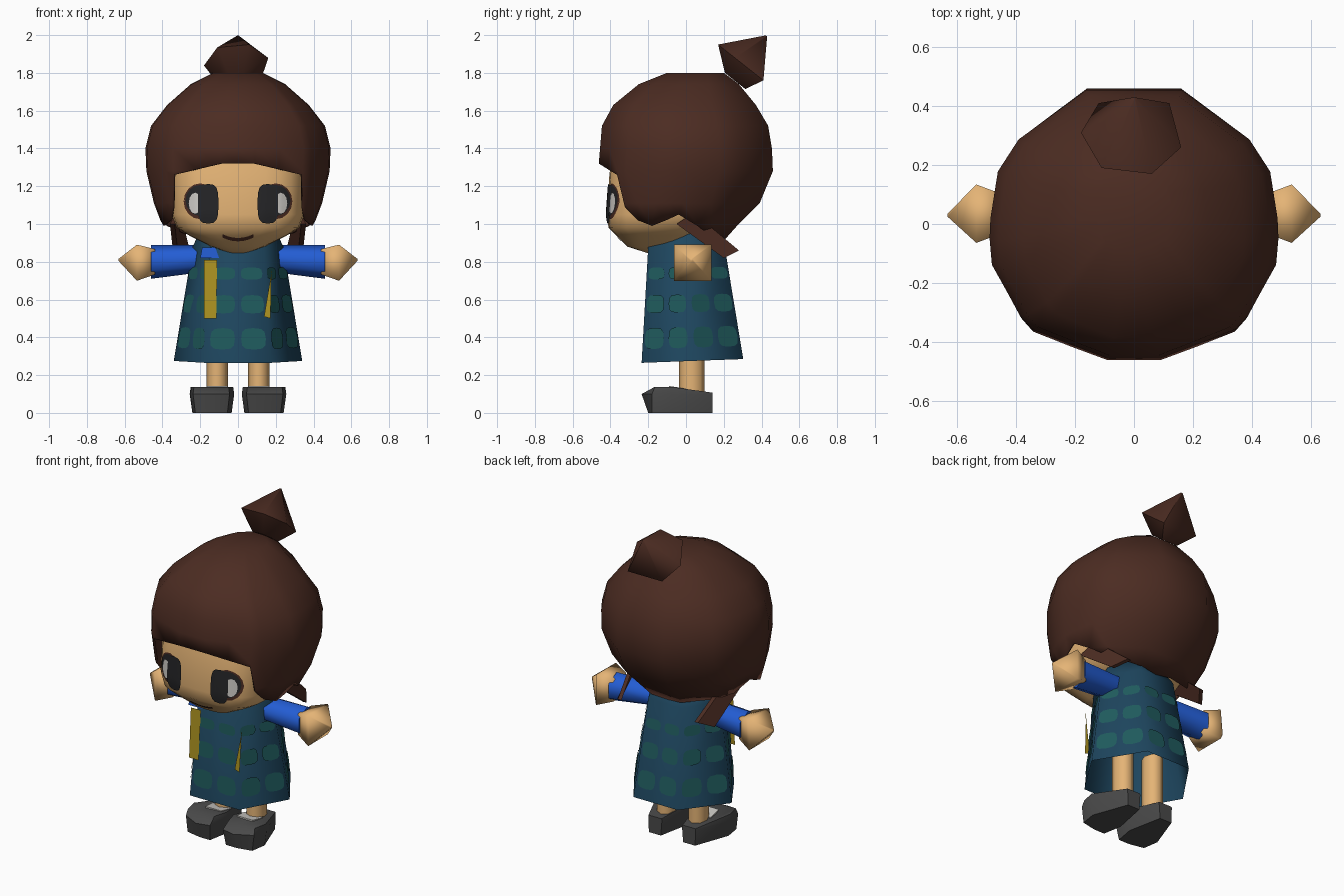
import bpy, bmesh, math
from mathutils import Vector
from mathutils.bvhtree import BVHTree

if "Cube" in bpy.data.objects:
    bpy.data.objects.remove(bpy.data.objects["Cube"])

COLORS = {
    "hair_brown": (0.072, 0.025, 0.016), "skin": (0.78, 0.455, 0.18),
    "sleeve_blue": (0.017, 0.11, 0.66), "dress_blue": (0.013, 0.062, 0.115),
    "patch_teal": (0.014, 0.105, 0.11), "ribbon_yellow": (0.42, 0.29, 0.015),
    "shoe_grey": (0.068, 0.068, 0.068), "eye_black": (0.018, 0.018, 0.02),
    "white": (0.6, 0.58, 0.55),
}
MATS = {}
for key, c in COLORS.items():
    MATS[key] = bpy.data.materials.new(key)
    MATS[key].diffuse_color = (*c, 1)


def finish(name, bm, mat, angle=50, recalc=True):
    bmesh.ops.remove_doubles(bm, verts=bm.verts, dist=0.0005)
    if recalc:
        bmesh.ops.recalc_face_normals(bm, faces=bm.faces)
    me = bpy.data.meshes.new(name)
    bm.to_mesh(me)
    bm.free()
    ob = bpy.data.objects.new(name, me)
    bpy.context.collection.objects.link(ob)
    me.materials.append(MATS[mat])
    bpy.ops.object.select_all(action='DESELECT')
    ob.select_set(True)
    bpy.context.view_layer.objects.active = ob
    bpy.ops.object.shade_smooth_by_angle(angle=math.radians(angle))
    return ob


def loft(name, rings, mat, caps=(True, True), angle=50):
    """Skin closed rings of equal point count."""
    bm = bmesh.new()
    vs = [[bm.verts.new(p) for p in r] for r in rings]
    n = len(rings[0])
    for a, b in zip(vs, vs[1:]):
        for i in range(n):
            bm.faces.new((a[i], a[(i + 1) % n], b[(i + 1) % n], b[i]))
    if caps[0]:
        bm.faces.new(vs[0])
    if caps[1]:
        bm.faces.new(vs[-1])
    return finish(name, bm, mat, angle)


def section(table, z):
    """Interpolate half width, front y and back y at height z."""
    for a, b in zip(table, table[1:]):
        if a[0] >= z >= b[0]:
            t = (a[0] - z) / (a[0] - b[0])
            return [p + (q - p) * t for p, q in zip(a[1:], b[1:])]
    return table[-1][1:]


def oval(table, z, deg, power):
    """Point on a rounded-square section, 0 degrees facing front."""
    hx, yf, yb = section(table, z)
    s, c = math.sin(math.radians(deg)), math.cos(math.radians(deg))
    x = math.copysign(abs(s) ** (2 / power), s) * hx
    y = -math.copysign(abs(c) ** (2 / power), c) * (yb - yf) / 2 + (yf + yb) / 2
    return (x, y, z)


# Head
FACE = [(1.45, .33, -.36, .2), (1.27, .352, -.405, .2), (1.05, .352, -.42, .17),
        (.98, .325, -.41, .11), (.94, .26, -.37, .04), (.88, .14, -.31, -.06), (.845, .04, -.2, -.12)]
head = loft("head", [[oval(FACE, r[0], i * 15, 3.1) for i in range(24)] for r in FACE], "skin")
bm = bmesh.new()
bm.from_mesh(head.data)
tree = BVHTree.FromBMesh(bm)
bm.free()

# Hair cap: a faceted plan scaled by height, whose columns stop at a varying hairline
HAIR = [(1.80, .13, -.1, .2), (1.74, .25, -.25, .28), (1.63, .375, -.385, .37),
        (1.52, .46, -.445, .435), (1.40, .49, -.455, .455), (1.28, .485, -.465, .46),
        (1.11, .445, -.46, .39), (.99, .40, -.42, .27), (.90, .31, -.38, .19)]
PLAN = [(0, -.46, 1.32), (.09, -.46, 1.32), (.22, -.41, 1.29), (.345, -.36, 1.26),
        (.385, -.315, 1.09), (.425, -.24, 1.02), (.48, -.14, .99), (.488, -.05, 1.02),
        (.485, .02, 1.05), (.46, .18, .99), (.39, .29, .95), (.16, .46, .91), (0, .46, .90)]
PLAN += [(-x, y, b) for x, y, b in PLAN[-2:0:-1]]


def hair_point(x, y, z):
    hx, yf, yb = section(HAIR, z)
    return (x / .488 * hx, (yf + yb) / 2 + y / .46 * (yb - yf) / 2, z)


hair = loft("hair_cap", [[hair_point(x, y, max(r[0], b)) for x, y, b in PLAN] for r in HAIR],
            "hair_brown", (True, False))
sol = hair.modifiers.new("thickness", 'SOLIDIFY')
sol.thickness, sol.offset = 0.012, -1

# Top knot: tilted ring, narrow root and pointed tip
ring = [(-.18, .31), (-.11, .19), (.06, .17), (.16, .26), (.12, .41), (-.12, .41)]
ring = [Vector((x, y, 1.95 - (y - .17) * .79)) for x, y in ring]
root, tip = Vector((0, .26, 1.755)), Vector((0, .43, 2.0))
loft("top_knot", [[root + (p - Vector((0, .29, 1.85))) * .45 for p in ring], ring,
                  [tip + (p - tip) * .03 for p in ring]], "hair_brown", angle=60)

# Side tassels of hair
for sx, side in ((1, "left"), (-1, "right")):
    path = [((.36, -.05, 1.0), (.33, .04, 1.06)), ((.34, .2, .82), (.28, .28, .86))]
    rings = []
    for a, b in path:
        rings.append([(sx * (x + d), y, z) for d in (0, -.025)
                      for x, y, z in ((a, b) if d == 0 else (b, a))])
    loft(side + "_hair_tassel", rings, "hair_brown", angle=30)


def decal(name, outline, mat, lift):
    """Thin painted patch projected on the face from the front."""
    bm = bmesh.new()
    n = len(outline)
    cx, cz = sum(p[0] for p in outline) / n, sum(p[1] for p in outline) / n

    def put(x, z):
        hit = tree.ray_cast(Vector((x, -2, z)), Vector((0, 1, 0)))[0]
        return bm.verts.new((x, hit.y - lift, z))
    rows = [[put(cx + (x - cx) * t, cz + (z - cz) * t) for x, z in outline] for t in (.35, .7, 1)]
    bm.faces.new(rows[0])
    for a, b in zip(rows, rows[1:]):
        for i in range(n):
            bm.faces.new((a[i], a[(i + 1) % n], b[(i + 1) % n], b[i]))
    for f in bm.faces:
        f.normal_update()
        if f.normal.y > 0:
            f.normal_flip()
    return finish(name, bm, mat, recalc=False)


def blob(cx, cz, rx, rz, n=12, power=2.0):
    pts = []
    for i in range(n):
        c, s = math.cos(i * math.tau / n), math.sin(i * math.tau / n)
        pts.append((cx + math.copysign(abs(c) ** (2 / power), c) * rx,
                    cz + math.copysign(abs(s) ** (2 / power), s) * rz))
    return pts


# Eyes
for sx, side in ((1, "left"), (-1, "right")):
    decal(side + "_eye_rim", blob(sx * .2, 1.12, .088, .095, 16), "hair_brown", .003)
    decal(side + "_eye_shade", blob(sx * .2, 1.125, .078, .082, 16), "eye_black", .005)
    decal(side + "_eye_white", blob(sx * .227, 1.11, .034, .056), "white", .0075)
    decal(side + "_eye_dark", blob(sx * .158, 1.107, .055, .105, 16, 3.2), "eye_black", .0095)
# Mouth
for i in range(-3, 3):
    x0, x1 = i * .027, (i + 1) * .027
    z0, z1 = .908 + 3 * x0 * x0, .908 + 3 * x1 * x1
    decal("mouth_piece", [(x0, z0), (x1, z1), (x1, z1 + .018), (x0, z0 + .018)], "hair_brown", .005)


# Dress: six-sided flared tube, open at the hem
def hexagon(zf, zb, xf, xm, xb, yf, ym, yb):
    zm = (zf + zb) / 2
    return [Vector(p) for p in ((xf, yf, zf), (xm, ym, zm), (xb, yb, zb),
                                (-xb, yb, zb), (-xm, ym, zm), (-xf, yf, zf))]


hem = hexagon(.265, .285, .172, .34, .155, -.235, .03, .303)
chest = hexagon(.88, .88, .135, .24, .12, -.2, 0, .205)
neck = hexagon(.985, .985, .11, .19, .1, -.14, .02, .13)
loft("dress", [hem, chest, neck], "dress_blue", (False, True), angle=65)

# Teal patches in rows round the dress
bm = bmesh.new()
for side in range(6):
    j = (side + 1) % 6
    for zc, rz in ((.4, .056), (.58, .048), (.74, .032)):
        for uc in (.25, .75):
            pts = []
            for u, z in blob(uc, zc, .2, rz, 12, 3.2):
                t = (z - .275) / (.88 - .275)
                p, q = hem[side].lerp(chest[side], t), hem[j].lerp(chest[j], t)
                out = (q - p).cross(Vector((0, 0, 1))).normalized()
                pts.append(bm.verts.new(p.lerp(q, u) + out * .005))
            f = bm.faces.new(pts)
            f.normal_update()
            mid = f.calc_center_median()
            if f.normal.dot(Vector((mid.x, mid.y - .03, 0))) < 0:
                f.normal_flip()
finish("dress_patches", bm, "patch_teal", recalc=False)


def front_plate(name, outline, mat, lift):
    """Flat trim lying on the front of the dress."""
    bm = bmesh.new()
    f = bm.faces.new([bm.verts.new((x, -.235 + .035 * (z - .268) / .612 - lift, z)) for x, z in outline])
    f.normal_update()
    if f.normal.y > 0:
        f.normal_flip()
    finish(name, bm, mat, recalc=False)


front_plate("wide_ribbon", [(-.18, .5), (-.115, .5), (-.11, .81), (-.18, .81)], "ribbon_yellow", .009)
front_plate("narrow_ribbon", [(.138, .51), (.172, .5), (.176, .7), (.18, .76)], "ribbon_yellow", .009)
front_plate("collar_patch", [(-.2, .82), (-.1, .82), (-.12, .875), (-.19, .875)], "sleeve_blue", .006)


def tube_x(sx, rings, n):
    """Rings along x given as x, y, z, y radius, z radius."""
    return [[(sx * x, y + ry * math.cos((i + .5) * math.tau / n),
              z + rz * math.sin((i + .5) * math.tau / n)) for i in range(n)]
            for x, y, z, ry, rz in rings]


for sx, side in ((1, "left"), (-1, "right")):
    # Arms
    loft(side + "_sleeve", tube_x(sx, [(.15, .02, .82, .085, .07), (.46, .035, .80, .095, .09)], 6),
         "sleeve_blue", angle=65)
    loft(side + "_hand", tube_x(sx, [(.44, .035, .80, .09, .095), (.535, .035, .795, .14, .135),
                                     (.632, .03, .81, .008, .008)], 4), "skin", angle=110)
    # Legs
    loft(side + "_leg", [[(sx * (.11 + .056 * math.cos(i * math.tau / 8)),
                           .03 + .068 * math.sin(i * math.tau / 8), z) for i in range(8)]
                         for z in (.08, .45)], "skin", angle=60)
    # Shoes
    plan = [(.045, -.215), (.13, -.235), (.238, -.18), (.256, -.08), (.165, .14), (.07, .14), (.02, -.08)]
    sole = [(sx * (.135 + (x - .135) * .88), max(y, -.2), 0) for x, y in plan]
    rim = [(sx * x, y, .1) for x, y in plan]
    top = [(sx * (.138 + (x - .138) * .95), max(y, -.165), .138 if y < 0 else .107) for x, y in plan]
    loft(side + "_shoe", [sole, rim, top], "shoe_grey", angle=50)
    # Sock cuffs
    cuff = [(.055, -.09), (.165, -.09), (.175, .0), (.045, .0)]
    loft(side + "_sock", [[(sx * x, y, z - (y + .08) * .15) for x, y in cuff]
                          for z in (.132, .141)], "white", angle=30)

for m in bpy.data.materials:
    if m.users and not m.is_grease_pencil:
        m.use_nodes = True
        m.node_tree.nodes["Principled BSDF"].inputs["Base Color"].default_value = m.diffuse_color
